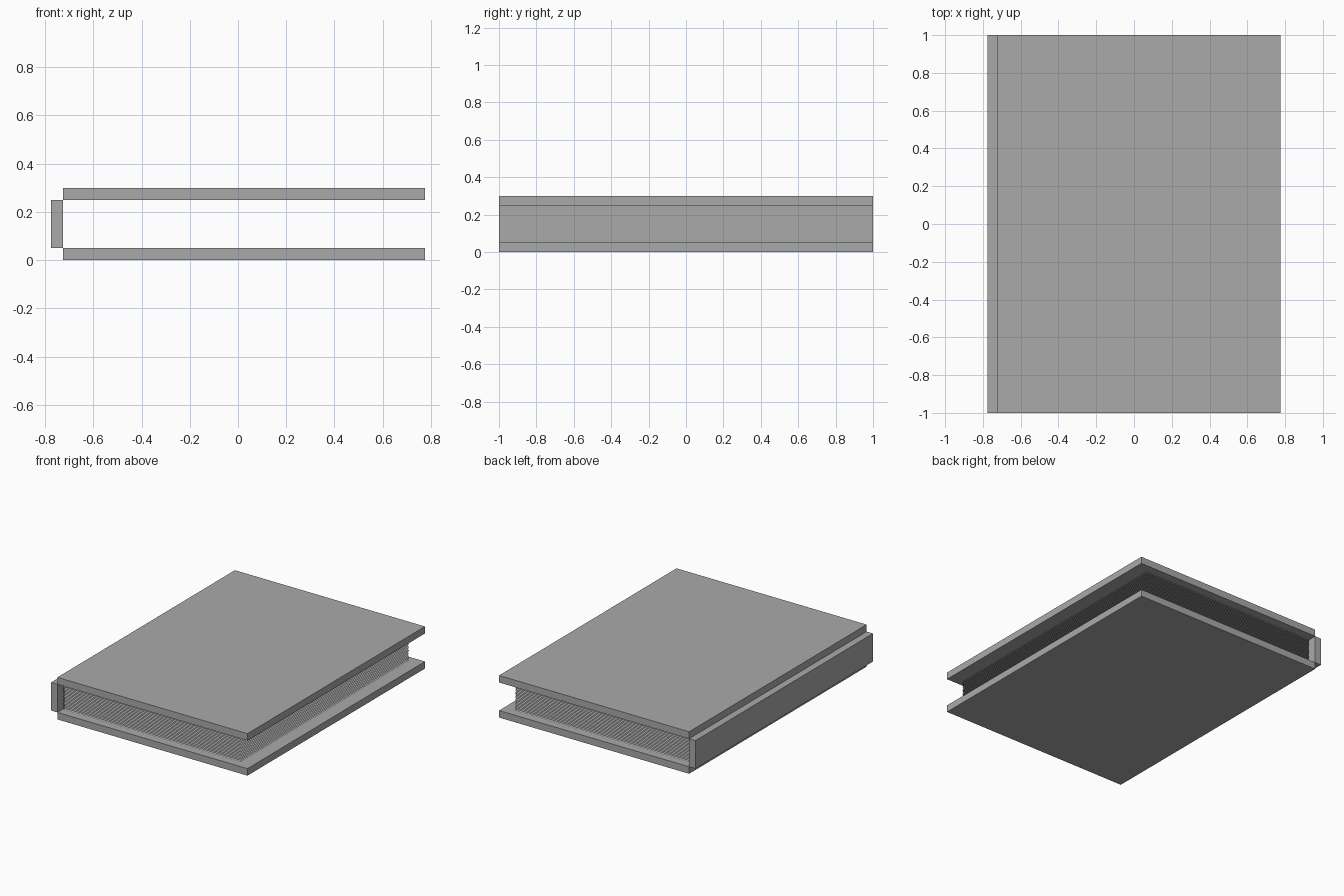
import bpy

if "Cube" in bpy.data.objects:
    bpy.data.objects.remove(bpy.data.objects["Cube"])

# One plain grey for the whole book
grey = bpy.data.materials.new("plain grey")
grey.diffuse_color = (0.4, 0.4, 0.4, 1)
grey.use_nodes = True
grey.node_tree.nodes["Principled BSDF"].inputs["Base Color"].default_value = grey.diffuse_color


def add_mesh(name, verts, faces):
    mesh = bpy.data.meshes.new(name)
    mesh.from_pydata(verts, [], faces)
    mesh.materials.append(grey)
    obj = bpy.data.objects.new(name, mesh)
    bpy.context.collection.objects.link(obj)
    return obj


def box(name, x0, x1, y0, y1, z0, z1):
    verts = [(x, y, z) for z in (z0, z1)
             for x, y in ((x0, y0), (x1, y0), (x1, y1), (x0, y1))]
    faces = [(3, 2, 1, 0), (4, 5, 6, 7)]
    faces += [(i, (i + 1) % 4, (i + 1) % 4 + 4, i + 4) for i in range(4)]
    return add_mesh(name, verts, faces)


# Covers and spine
box("back_cover", -0.725, 0.775, -1, 1, 0.0, 0.05)
box("front_cover", -0.725, 0.775, -1, 1, 0.25, 0.30)
box("spine", -0.775, -0.725, -1, 1, 0.05, 0.25)

# Pages: a stack of flat sheets between the covers
SHEETS = 20
verts, faces = [], []
for i in range(SHEETS):
    z = 0.05 + 0.2 * (i + 0.5) / SHEETS
    verts += [(-0.715, -0.95, z), (0.685, -0.95, z), (0.685, 0.95, z), (-0.715, 0.95, z)]
    faces.append(tuple(range(4 * i, 4 * i + 4)))
add_mesh("pages", verts, faces)
